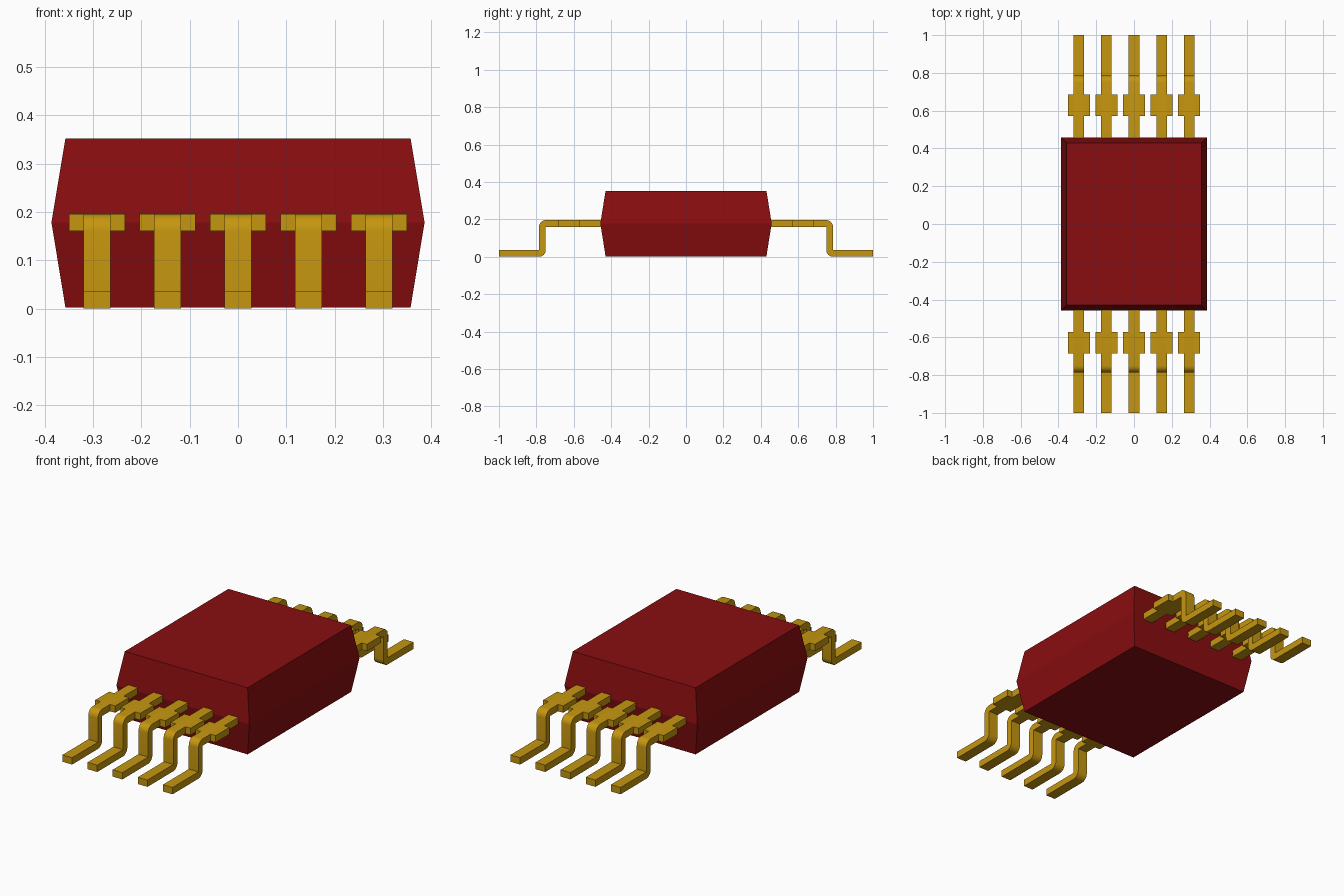
import bpy, bmesh, math
from mathutils import Matrix

if "Cube" in bpy.data.objects:
    bpy.data.objects.remove(bpy.data.objects["Cube"], do_unlink=True)


def material(name, rgb):
    mat = bpy.data.materials.new(name)
    mat.use_nodes = True
    mat.diffuse_color = (*rgb, 1)
    mat.node_tree.nodes["Principled BSDF"].inputs["Base Color"].default_value = (*rgb, 1)
    return mat


def finish(bm, name, mat):
    bmesh.ops.recalc_face_normals(bm, faces=bm.faces)
    mesh = bpy.data.meshes.new(name)
    bm.to_mesh(mesh)
    bm.free()
    mesh.materials.append(mat)
    obj = bpy.data.objects.new(name, mesh)
    bpy.context.collection.objects.link(obj)
    return obj


red = material("dark red", (0.25, 0.004, 0.005))
gold = material("gold", (0.56, 0.305, 0.005))

# Body: tapered block with the widest ring at mid height
bm = bmesh.new()
rings = []
for hx, hy, z in ((0.357, 0.43, 0.002), (0.386, 0.458, 0.178), (0.357, 0.43, 0.352)):
    rings.append([bm.verts.new((sx * hx, sy * hy, z))
                  for sx, sy in ((-1, -1), (1, -1), (1, 1), (-1, 1))])
for low, high in zip(rings, rings[1:]):
    for i in range(4):
        j = (i + 1) % 4
        bm.faces.new((low[i], low[j], high[j], high[i]))
bm.faces.new(rings[0][::-1])
bm.faces.new(rings[-1])
finish(bm, "body", red)

# Lead dimensions
T = 0.036                      # sheet thickness
TOP = 0.196                    # top of the shoulder
IN, OUT = 0.75, 0.786          # faces of the upright
HALF = 0.028                   # half width of the strip


def arc(cy, cz, start, end, steps=6):
    angles = [math.radians(start + (end - start) * i / steps) for i in range(steps + 1)]
    return [(cy + T * math.cos(a), cz + T * math.sin(a)) for a in angles]


# Side profile of one bent lead, in (y, z)
profile = [(0.44, TOP - T), (0.44, TOP)]
profile += arc(IN, TOP - T, 90, 0)
profile += [(OUT, T), (1, T), (1, 0)]
profile += arc(OUT, T, 270, 180)
profile += [(IN, TOP - T)]


def make_lead(name, x, turn):
    bm = bmesh.new()
    face = bm.faces.new([bm.verts.new((-HALF, y, z)) for y, z in profile])
    ext = bmesh.ops.extrude_face_region(bm, geom=[face])
    verts = [v for v in ext["geom"] if isinstance(v, bmesh.types.BMVert)]
    bmesh.ops.translate(bm, verts=verts, vec=(2 * HALF, 0, 0))
    # Shoulder tabs on both sides
    for side in (-1, 1):
        place = Matrix.Translation((side * 0.043, 0.628, TOP - T / 2))
        bmesh.ops.create_cube(bm, size=1, matrix=place @ Matrix.Diagonal((0.03, 0.115, T, 1)))
    bmesh.ops.transform(bm, verts=bm.verts, matrix=Matrix.Rotation(turn, 4, "Z"))
    bmesh.ops.translate(bm, verts=bm.verts, vec=(x, 0, 0))
    obj = finish(bm, name, gold)
    bpy.ops.object.select_all(action="DESELECT")
    obj.select_set(True)
    bpy.context.view_layer.objects.active = obj
    bpy.ops.object.shade_smooth_by_angle(angle=math.radians(30))


# Five leads along the front and five along the back
for row, turn in (("front", math.pi), ("back", 0)):
    for i in range(5):
        make_lead(f"{row}_lead_{i + 1}", (i - 2) * 0.146, turn)
